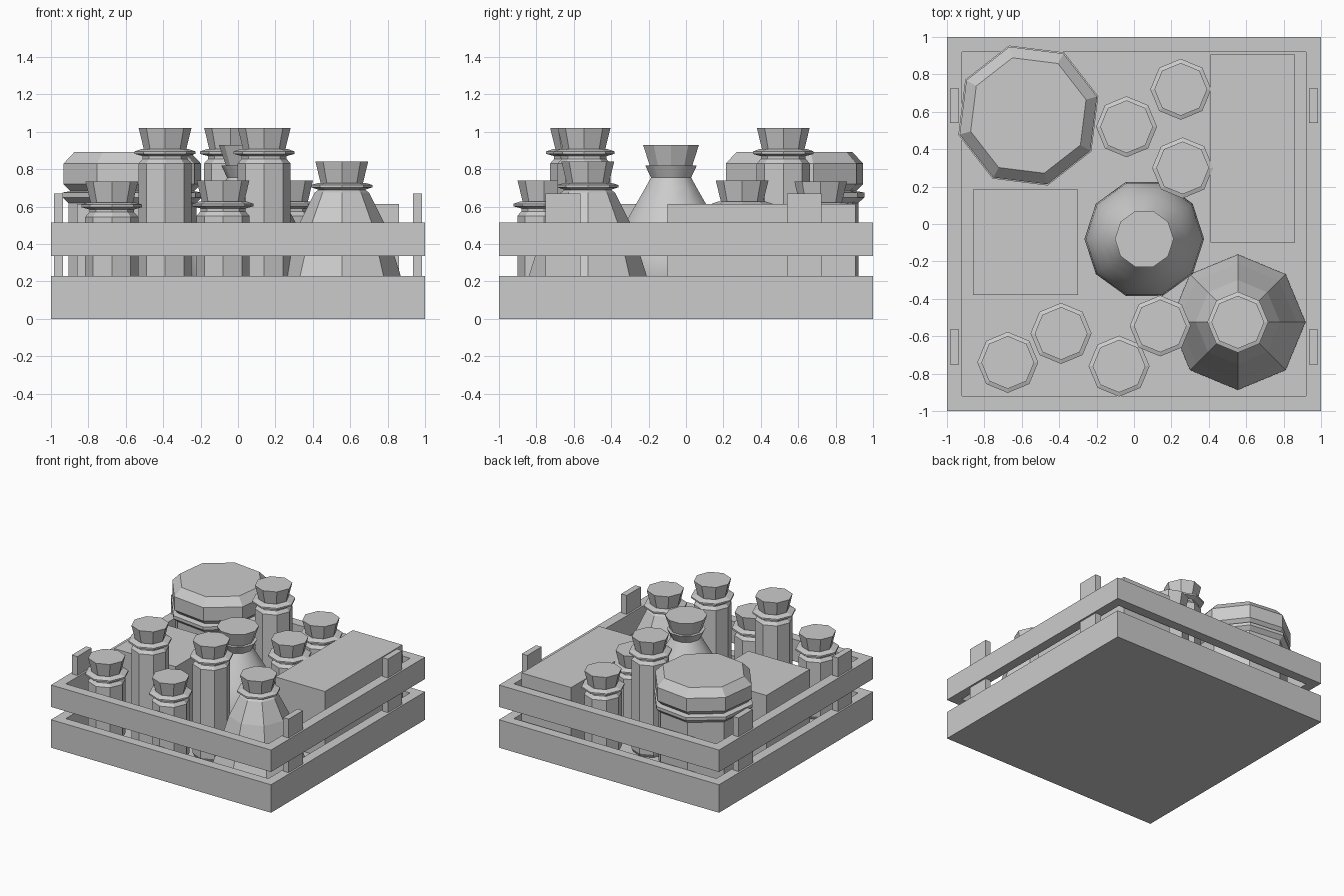
import bpy, bmesh, math

if "Cube" in bpy.data.objects:
    bpy.data.objects.remove(bpy.data.objects["Cube"])

FLOOR = 0.07


def finish(name, bm, smooth=False):
    bmesh.ops.recalc_face_normals(bm, faces=bm.faces)
    me = bpy.data.meshes.new(name)
    bm.to_mesh(me)
    bm.free()
    ob = bpy.data.objects.new(name, me)
    bpy.context.collection.objects.link(ob)
    if smooth:
        bpy.ops.object.select_all(action='DESELECT')
        bpy.context.view_layer.objects.active = ob
        ob.select_set(True)
        bpy.ops.object.shade_smooth_by_angle(angle=math.radians(40))
    return ob


def box(name, x0, x1, y0, y1, z0, z1):
    bm = bmesh.new()
    bmesh.ops.create_cube(bm, size=1)
    for v in bm.verts:
        v.co = (x0 + (v.co.x + .5) * (x1 - x0),
                y0 + (v.co.y + .5) * (y1 - y0),
                z0 + (v.co.z + .5) * (z1 - z0))
    return finish(name, bm)


def lathe(name, cx, cy, profile, sides=8, turn=0.0, smooth=False):
    """Capped stack of polygon rings from (radius, z) pairs."""
    bm = bmesh.new()
    rings = []
    for r, z in profile:
        angles = [math.radians(turn) + math.tau * i / sides for i in range(sides)]
        rings.append([bm.verts.new((cx + r * math.cos(a), cy + r * math.sin(a), z))
                      for a in angles])
    for a, b in zip(rings, rings[1:]):
        for i in range(sides):
            j = (i + 1) % sides
            bm.faces.new((a[i], a[j], b[j], b[i]))
    bm.faces.new(rings[0][::-1])
    bm.faces.new(rings[-1])
    return finish(name, bm, smooth)


def frame(name, z0, z1, outer=1.0, inner=0.92, floor=None):
    """Square ring; with a floor height it becomes an open tray."""
    q = math.sqrt(2)
    if floor is not None:
        return lathe(name, 0, 0, [(outer * q, z0), (outer * q, z1),
                                  (inner * q, z1), (inner * q, floor)], 4, 45)
    ob = lathe(name, 0, 0, [(inner * q, z0), (outer * q, z0), (outer * q, z1),
                            (inner * q, z1), (inner * q, z0)], 4, 45)
    # remove the end caps and close the ring
    bm = bmesh.new()
    bm.from_mesh(ob.data)
    caps = [f for f in bm.faces if f.calc_area() > (2 * inner) ** 2 * .99]
    bmesh.ops.delete(bm, geom=caps, context='FACES_ONLY')
    bmesh.ops.remove_doubles(bm, verts=bm.verts, dist=1e-4)
    bmesh.ops.recalc_face_normals(bm, faces=bm.faces)
    bm.to_mesh(ob.data)
    bm.free()
    return ob


# crate: tray, upper rail and posts
frame("crate_tray", 0, 0.23, floor=FLOOR)
frame("crate_rail", 0.335, 0.515)
for s in (-1, 1):
    xs = sorted((s * 0.935, s * 0.985))
    box("crate_post", *xs, 0.54, 0.725, 0.04, 0.67)
    box("crate_post", *xs, -0.75, -0.565, 0.04, 0.67)

# packed boxes
box("box_right", 0.41, 0.86, -0.10, 0.905, FLOOR, 0.615)
box("box_left", -0.86, -0.30, -0.38, 0.185, FLOOR, 0.615)


def stopper(name, x, y, top):
    lathe(name, x, y, [(0.10, top - 0.16), (0.113, top - 0.115), (0.141, top)])


# slim bottles, tall and short: lip, neck, shoulder, straight body
bottles = [(-0.675, -0.74, 0.735), (-0.39, -0.585, 1.02), (-0.08, -0.76, 0.74),
           (0.14, -0.545, 1.02), (0.26, 0.30, 0.74), (-0.04, 0.52, 1.02),
           (0.25, 0.72, 0.735)]
for x, y, top in bottles:
    lathe("slim_bottle", x, y, [
        (0.125, FLOOR), (0.142, FLOOR + 0.03), (0.142, top - 0.19),
        (0.12, top - 0.165), (0.12, top - 0.15), (0.163, top - 0.138),
        (0.163, top - 0.125), (0.125, top - 0.112)])
    stopper("slim_bottle_stopper", x, y, top)

# conical bottle
lathe("cone_bottle", 0.555, -0.525, [
    (0.35, FLOOR), (0.362, FLOOR + 0.03), (0.315, 0.23), (0.225, 0.515),
    (0.145, 0.675), (0.125, 0.69), (0.163, 0.703), (0.163, 0.716), (0.125, 0.727)])
stopper("cone_bottle_stopper", 0.555, -0.525, 0.84)

# round flask with flared lip and stopper
lathe("round_flask", 0.055, -0.08, [
    (0.22, FLOOR), (0.29, 0.13), (0.32, 0.24), (0.312, 0.35), (0.28, 0.46),
    (0.235, 0.55), (0.19, 0.625), (0.145, 0.70), (0.113, 0.755), (0.145, 0.82)],
    sides=10, smooth=True)
lathe("round_flask_stopper", 0.055, -0.08, [(0.10, 0.78), (0.12, 0.82), (0.157, 0.93)],
      sides=10)

# big jar and its lid
lathe("big_jar", -0.565, 0.58, [
    (0.33, FLOOR), (0.355, FLOOR + 0.04), (0.355, 0.62), (0.388, 0.65),
    (0.388, 0.675), (0.33, 0.685)], turn=15.4)
lathe("big_jar_lid", -0.565, 0.58, [
    (0.33, 0.67), (0.345, 0.685), (0.381, 0.72), (0.381, 0.83), (0.32, 0.893)], turn=15.4)
